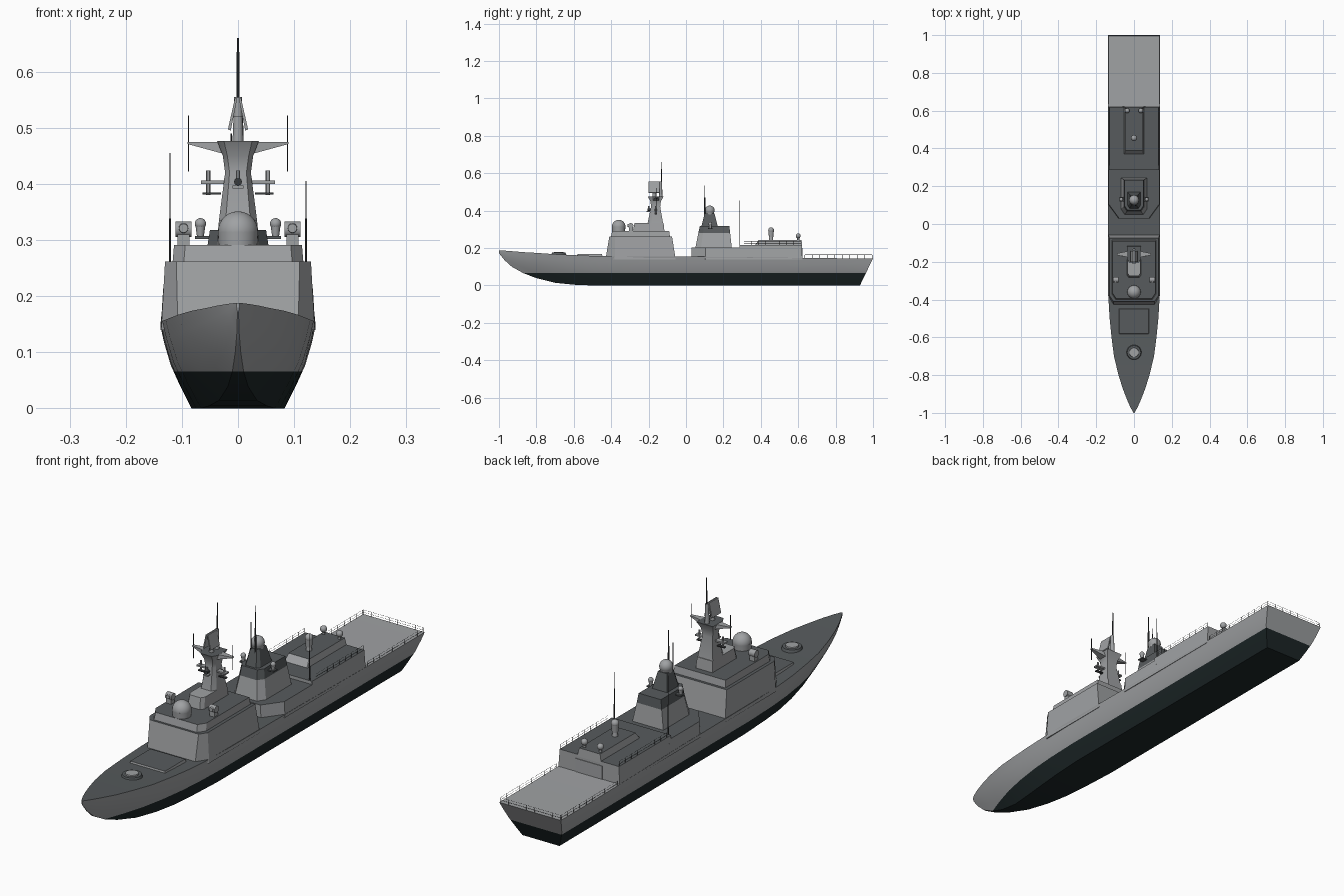
import bpy, bmesh, math
from mathutils import Vector

if "Cube" in bpy.data.objects:
    bpy.data.objects.remove(bpy.data.objects["Cube"])


def mat(name, c):
    m = bpy.data.materials.new(name)
    m.diffuse_color = (*c, 1)
    m.use_nodes = True
    m.node_tree.nodes["Principled BSDF"].inputs["Base Color"].default_value = m.diffuse_color
    return m


GREY = mat("light_grey_paint", (0.35, 0.36, 0.37))
DECK = mat("dark_grey_deck", (0.095, 0.105, 0.11))
KEEL = mat("black_green_bottom", (0.012, 0.02, 0.021))
DARK = mat("charcoal_fittings", (0.04, 0.043, 0.046))
objs = []


def finish(name, bm, mats, rule=None):
    bmesh.ops.remove_doubles(bm, verts=bm.verts, dist=1e-5)
    bmesh.ops.recalc_face_normals(bm, faces=bm.faces)
    if rule:
        for f in bm.faces:
            f.material_index = rule(f)
    me = bpy.data.meshes.new(name)
    bm.to_mesh(me)
    bm.free()
    for m in mats:
        me.materials.append(m)
    o = bpy.data.objects.new(name, me)
    bpy.context.collection.objects.link(o)
    objs.append(o)
    return o


def loft(rings):
    bm = bmesh.new()
    vs = [[bm.verts.new(p) for p in r] for r in rings]
    n = len(vs[0])
    for a, b in zip(vs, vs[1:]):
        for i in range(n):
            bm.faces.new((a[i], a[(i + 1) % n], b[(i + 1) % n], b[i]))
    bm.faces.new(vs[0])
    bm.faces.new(vs[-1])
    return bm


def tier(name, levels, mats=(GREY, DECK)):
    """Stacked plan outlines: z, half width, front y, back y, front chamfer x, y."""
    rings = []
    for z, h, y0, y1, cx, cy in levels:
        rings.append([(-h + cx, y0, z), (h - cx, y0, z), (h, y0 + cy, z),
                      (h, y1, z), (-h, y1, z), (-h, y0 + cy, z)])
    return finish(name, loft(rings), mats,
                  lambda f: int(f.normal.z > 0.8 and len(mats) > 1))


def box(name, x0, x1, y0, y1, z0, z1, m):
    r = [[(x0, y0, z), (x1, y0, z), (x1, y1, z), (x0, y1, z)] for z in (z0, z1)]
    return finish(name, loft(r), (m,))


def tube(name, p, q, r1, r2, m, n=12):
    p, q = Vector(p), Vector(q)
    bm = bmesh.new()
    d = q - p
    mtx = d.to_track_quat('Z', 'Y').to_matrix().to_4x4()
    mtx.translation = (p + q) / 2
    bmesh.ops.create_cone(bm, cap_ends=True, segments=n, radius1=r1, radius2=r2,
                          depth=d.length, matrix=mtx)
    return finish(name, bm, (m,))


def ball(name, c, r, m=GREY):
    bm = bmesh.new()
    bmesh.ops.create_uvsphere(bm, u_segments=24, v_segments=14, radius=r)
    bmesh.ops.translate(bm, verts=bm.verts, vec=c)
    return finish(name, bm, (m,))


# Hull: y, keel z, deck z, bottom half width, deck half width
stations = [(-1, .172, .188, .001, .003), (-.97, .135, .186, .002, .019),
            (-.93, .099, .183, .005, .037), (-.87, .066, .178, .010, .060),
            (-.8, .039, .174, .018, .082), (-.7, .014, .167, .034, .106),
            (-.6, .004, .162, .052, .119), (-.5, 0, .158, .066, .129),
            (-.4, 0, .156, .075, .135), (-.25, 0, .155, .083, .138),
            (.2, 0, .153, .083, .138), (.62, 0, .147, .083, .138),
            (.85, 0, .145, .083, .138), (.93, 0, .145, .083, .138)]
shape = [(1, 1), (.8, .88), (.53, .67), (.27, .36), (0, 0)]
rings = []
for k, (y, zk, zd, wb, wd) in enumerate(stations):
    half = [(wb + (wd - wb) * f, zk + (zd - zk) * t) for t, f in shape]
    rake = .07 / .145 if k == len(stations) - 1 else 0
    rings.append([(s * w, y + rake * z, z) for s, seq in ((1, half), (-1, half[::-1]))
                  for w, z in seq])
bm = loft(rings)
bmesh.ops.bisect_plane(bm, geom=bm.verts[:] + bm.edges[:] + bm.faces[:],
                       plane_co=(0, 0, .066), plane_no=(0, 0, 1))


def hull_rule(f):
    c = f.calc_center_median()
    if c.z < .066:
        return 2
    return int(f.normal.z > .8 and c.y < .62)


finish("hull", bm, (GREY, DECK, KEEL), hull_rule)

# Superstructure blocks
tier("bridge_block", [(.14, .137, -.43, -.055, .03, .05), (.262, .13, -.41, -.075, .02, .03)])
tier("bridge_roof", [(.255, .117, -.402, -.085, .02, .03), (.291, .114, -.395, -.09, .02, .03)])
tier("midship_block", [(.14, .1379, .03, .3, .055, .075), (.204, .134, .03, .3, .055, .075)])
tier("hangar_block", [(.14, .1378, .285, .622, .002, .002), (.217, .133, .285, .62, .002, .002)])
tier("hangar_roof", [(.21, .054, .365, .621, .002, .002), (.244, .047, .39, .618, .002, .002)])
tier("hangar_door", [(.147, .06, .61, .624, .002, .002), (.2, .06, .61, .623, .002, .002)], (GREY,))

# Foredeck launcher hatch and gun ring
tier("launcher_hatch", [(.15, .082, -.585, -.445, .003, .003), (.168, .078, -.58, -.45, .003, .003)])
tube("gun_ring", (0, -.68, .158), (0, -.68, .175), .042, .036, DECK, 32)
tube("gun_cap", (0, -.68, .17), (0, -.68, .18), .026, .024, GREY, 32)

# Forward radome and side directors
tube("radome_base", (0, -.36, .285), (0, -.36, .315), .034, .036, GREY, 32)
ball("radome", (0, -.36, .315), .036)
for s in (-1, 1):
    x = s * .097
    box("director_base", x - .011, x + .011, -.306, -.284, .285, .31, GREY)
    tube("director_barrel", (x - .014, -.295, .319), (x + .014, -.295, .319), .014, .014, GREY, 20)
    tube("director_lens", (x, -.313, .321), (x, -.295, .321), .008, .01, GREY, 16)

# Main mast
tier("mast_base", [(.285, .038, -.285, -.115, .01, .015), (.335, .034, -.275, -.12, .01, .015)], (GREY,))
tier("mast_tower", [(.285, .037, -.212, -.118, .012, .02), (.335, .034, -.205, -.123, .012, .02),
                    (.42, .023, -.187, -.138, .008, .012), (.45, .027, -.19, -.134, .008, .012),
                    (.476, .037, -.205, -.12, .012, .02)])
tube("mast_post", (0, -.135, .47), (0, -.135, .555), .009, .007, GREY)
tube("mast_pole", (0, -.132, .55), (0, -.132, .66), .003, .002, DARK, 8)
tube("radar_pedestal", (0, -.17, .47), (0, -.17, .52), .01, .008, GREY)
for s in (-1, 1):
    # Slanted radar panel
    r = [[(s * xa, y, z) for xa, z in ((.001, .555), (.005, .555), (.018, .497), (.013, .495))]
         for y in (-.2, -.142)]
    finish("radar_panel", loft(r), (GREY,))
    # Tapered yardarm with vertical aerial
    r = [[(s * x, -.16 + dy, z) for dy, z in ((-w, zb), (w, zb), (w, .475), (-w, .475))]
         for x, w, zb in ((.02, .018, .452), (.09, .005, .471))]
    finish("yardarm", loft(r), (GREY,))
    tube("yard_aerial", (s * .088, -.16, .422), (s * .088, -.16, .522), .0012, .0012, DARK, 6)
    # Mid mast platforms
    box("mast_platform", min(0, s * .066), max(0, s * .066), -.172, -.152, .4, .406, GREY)
    box("mast_bracket", min(s * .03, s * .063), max(s * .03, s * .063), -.168, -.156, .381, .385, DARK)
    tube("platform_sensor", (s * .053, -.162, .38), (s * .053, -.162, .424), .004, .004, GREY)
tube("mast_camera", (0, -.205, .404), (0, -.17, .404), .007, .007, DARK)
box("mast_camera_shelf", -.01, .01, -.21, -.17, .392, .397, GREY)
tube("mast_camera_drum", (0, -.2, .404), (0, -.2, .424), .004, .004, GREY)

# Funnel and aft mast
tier("funnel_lower", [(.2, .07, .05, .245, .02, .03), (.28, .056, .066, .236, .018, .025)], (GREY,))
tier("funnel_upper", [(.28, .056, .066, .236, .018, .025), (.318, .05, .074, .232, .015, .022)], (DECK,))
tier("aft_mast", [(.315, .034, .082, .17, .01, .015), (.385, .02, .1, .152, .007, .01)], (DECK,))
tube("aft_radome_neck", (0, .127, .38), (0, .127, .4), .022, .025, GREY, 24)
ball("aft_radome", (0, .127, .401), .026)
for s in (-1, 1):
    x = s * .067
    box("funnel_arm", min(s * .03, s * .077), max(s * .03, s * .077), .118, .142, .302, .307, DECK)
    tube("arm_dome_stem", (x, .13, .305), (x, .13, .327), .006, .009, GREY)
    ball("arm_dome", (x, .13, .329), .01)
tube("aft_aerial_base", (.008, .1, .37), (.008, .1, .47), .004, .003, DARK, 8)
tube("aft_aerial", (.008, .1, .46), (.008, .1, .535), .0018, .0014, DARK, 6)
tube("aft_aerial_short", (-.012, .1, .37), (-.012, .1, .49), .0025, .0015, DARK, 6)

# Whip aerials
for s, top in ((-1, .455), (1, .405)):
    tube("whip_base", (s * .121, .287, .2), (s * .121, .287, .338), .0022, .0018, DARK, 6)
    tube("whip_tip", (s * .121, .287, .33), (s * .121, .287, top), .0012, .001, DARK, 6)

# Hangar roof fittings
tube("close_gun_stand", (0, .455, .24), (0, .455, .262), .012, .009, GREY, 16)
tube("close_gun_body", (0, .455, .26), (0, .455, .296), .012, .015, GREY, 16)
ball("close_gun_dome", (0, .455, .295), .0155)
for s in (-1, 1):
    tube("aft_dome_stem", (s * .036, .6, .24), (s * .036, .6, .258), .006, .006, GREY)
    ball("aft_dome", (s * .036, .6, .265), .013)


# Guard rails
def rail(name, a, b, n, h=.02):
    a, b, up = Vector(a), Vector(b), Vector((0, 0, h))
    for i in range(n + 1):
        p = a.lerp(b, i / n)
        tube(name + "_post", p, p + up, .0009, .0009, DARK, 4)
    for f in (.5, 1):
        tube(name + "_wire", a + up * f, b + up * f, .0005, .0005, DARK, 4)


for s in (-1, 1):
    rail("flight_deck_rail", (s * .136, .635, .144), (s * .136, .995, .144), 9)
    rail("hangar_rail", (s * .131, .31, .216), (s * .131, .615, .216), 8)
rail("stern_rail", (-.136, .997, .144), (.136, .997, .144), 7)

# Smooth shading with sharp edges kept
for o in objs:
    o.select_set(True)
bpy.context.view_layer.objects.active = objs[0]
bpy.ops.object.shade_smooth_by_angle(angle=math.radians(30))
